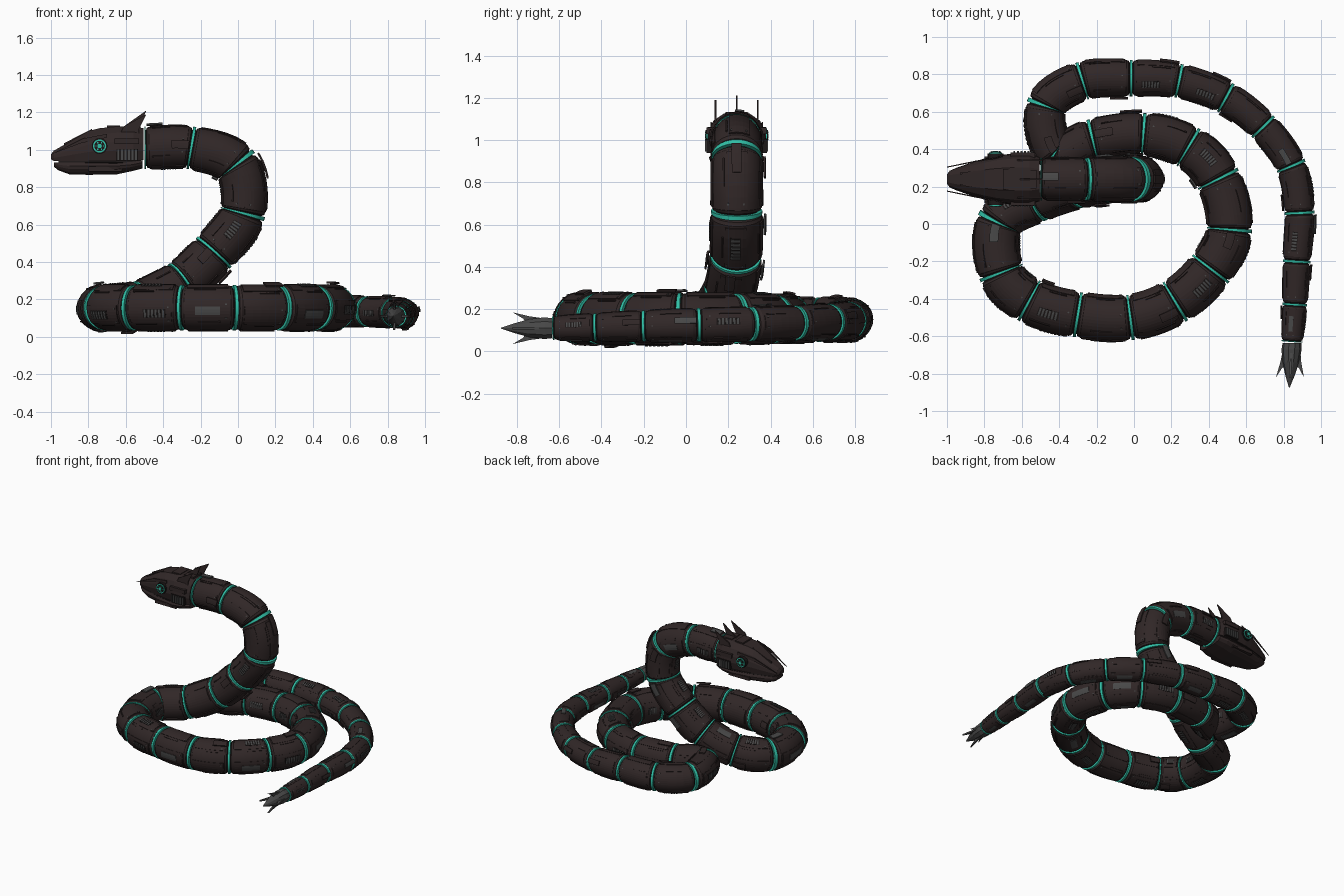
import bpy, bmesh, math, random
from mathutils import Vector, Matrix

if "Cube" in bpy.data.objects:
    bpy.data.objects.remove(bpy.data.objects["Cube"])

random.seed(4)
TAU = math.tau


def material(name, rgb):
    m = bpy.data.materials.new(name)
    m.diffuse_color = (*rgb, 1)
    m.use_nodes = True
    m.node_tree.nodes["Principled BSDF"].inputs["Base Color"].default_value = m.diffuse_color
    return m


MATS = [material("dark brown shell", (0.030, 0.020, 0.020)),
        material("near black", (0.012, 0.009, 0.009)),
        material("dark grey metal", (0.065, 0.065, 0.065)),
        material("teal glow", (0.03, 0.52, 0.38))]
SHELL, BLACK, GREY, TEAL = range(4)


def finish(name, bm, smooth=False):
    bmesh.ops.recalc_face_normals(bm, faces=bm.faces)
    me = bpy.data.meshes.new(name)
    bm.to_mesh(me)
    bm.free()
    for m in MATS:
        me.materials.append(m)
    ob = bpy.data.objects.new(name, me)
    bpy.context.collection.objects.link(ob)
    if smooth:
        bpy.ops.object.select_all(action='DESELECT')
        ob.select_set(True)
        bpy.context.view_layer.objects.active = ob
        bpy.ops.object.shade_smooth_by_angle(angle=math.radians(32))
    return ob


def loft(bm, rings, mat):
    """Skin a list of closed point loops and cap both ends."""
    vs = [[bm.verts.new(p) for p in r] for r in rings]
    n = len(vs[0])
    fs = [bm.faces.new((a[i], a[(i + 1) % n], b[(i + 1) % n], b[i]))
          for a, b in zip(vs, vs[1:]) for i in range(n)]
    fs += [bm.faces.new(vs[0]), bm.faces.new(vs[-1])]
    for f in fs:
        f.material_index = mat


def prism(bm, pts, offset, mat):
    """Thin flat plate: outline extruded both ways by offset."""
    o = Vector(offset)
    loft(bm, [[Vector(p) - o for p in pts], [Vector(p) + o for p in pts]], mat)


# Joints from neck to tail: x, y, z, radius
J = [(-.50, .24, 1.01, .112), (-.25, .24, 1.01, .113), (-.01, .24, .92, .118),
     (.025, .24, .66, .12), (-.13, .235, .45, .12), (-.30, .205, .29, .12),
     (-.52, .13, .18, .12), (-.72, .01, .155, .12), (-.71, -.26, .155, .12),
     (-.56, -.41, .155, .12), (-.30, -.485, .155, .12), (-.02, -.50, .155, .12),
     (.22, -.415, .155, .12), (.41, -.24, .155, .12), (.51, -.03, .155, .12),
     (.45, .24, .155, .118), (.29, .41, .155, .115), (.05, .48, .155, .112),
     (-.22, .45, .155, .11), (-.42, .38, .15, .108), (-.47, .63, .15, .105),
     (-.275, .765, .15, .102), (-.015, .78, .15, .097), (.24, .765, .145, .09),
     (.49, .675, .14, .085), (.69, .52, .135, .081), (.84, .31, .13, .08),
     (.885, .06, .125, .079), (.87, -.20, .12, .073), (.86, -.43, .115, .065),
     (.845, -.63, .11, .056)]
V = [Vector(j[:3]) for j in J]
NSEG, RES = len(J) - 1, 24
EXT = [2 * V[0] - V[1]] + V + [2 * V[-1] - V[-2]]


def spline(u):
    k = min(int(u), NSEG - 1)
    t = u - k
    a, b, c, d = EXT[k:k + 4]
    return .5 * (2 * b + (c - a) * t + (2 * a - 5 * b + 4 * c - d) * t * t
                 + (3 * b - a - 3 * c + d) * t ** 3)


# Twist-free frames along the path
PTS = [spline(i / RES) for i in range(NSEG * RES + 1)]
UPS, TANS, up = [], [], Vector((0, 0, 1))
for i in range(len(PTS)):
    t = (PTS[min(i + 1, len(PTS) - 1)] - PTS[max(i - 1, 0)]).normalized()
    up = (up - t * up.dot(t)).normalized()
    UPS.append(up)
    TANS.append(t)


def on_body(u, ang, rf):
    """Point at path position u, angle and fraction of the local radius."""
    u = min(max(u, 0), NSEG)
    i = min(int(u * RES), NSEG * RES - 1)
    f = u * RES - i
    t = TANS[i].lerp(TANS[i + 1], f).normalized()
    n = UPS[i].lerp(UPS[i + 1], f).normalized()
    k = min(int(u), NSEG - 1)
    r = J[k][3] + (J[k + 1][3] - J[k][3]) * (u - k)
    d = n * math.cos(ang) + t.cross(n) * math.sin(ang)
    return PTS[i].lerp(PTS[i + 1], f) + d * r * rf


def circle(u, rf, n=28):
    return [on_body(u, TAU * i / n, rf) for i in range(n)]


def patch(bm, u0, u1, a0, a1, r0, r1, mat, nu=3, na=4):
    """Curved plate that follows the body surface."""
    rings = []
    for i in range(nu + 1):
        u = u0 + (u1 - u0) * i / nu
        angs = [a0 + (a1 - a0) * j / na for j in range(na + 1)]
        rings.append([on_body(u, a, r1) for a in angs]
                     + [on_body(u, a, r0) for a in reversed(angs)])
    loft(bm, rings, mat)


# Body segments, inner core and glowing joint rings
PROFILE = [(.04, .86), (.055, .95), (.09, .975), (.10, 1.0), (.25, 1.02), (.4, 1.03), (.5, 1.03),
           (.6, 1.03), (.75, 1.02), (.90, 1.0), (.91, .975), (.945, .95), (.96, .86)]
bm = bmesh.new()
for k in range(NSEG):
    loft(bm, [circle(k + t, r) for t, r in PROFILE], SHELL)
finish("body_segments", bm, True)

bm = bmesh.new()
loft(bm, [circle(i / 6, .86, 16) for i in range(NSEG * 6 + 1)], BLACK)
finish("inner_core", bm, True)

bm = bmesh.new()
for k in range(NSEG + 1):
    a, b = max(k - .028, 0), min(k + .028, NSEG)
    loft(bm, [circle(a, .84), circle(a, 1.01), circle(b, 1.01), circle(b, .84)], TEAL)
finish("glow_rings", bm, True)

# Armour plates, ridges, louvres and rivets on each segment
bm = bmesh.new()
for k in range(NSEG):
    base = random.uniform(-.2, .2)
    for q in range(4):
        a = base + q * TAU / 4
        # shell panel with a thin ridge beside it
        patch(bm, k + .13, k + .87, a - .42, a + .42, .95, 1.05, SHELL, 5, 6)
        s = random.uniform(.15, .45)
        patch(bm, k + s, k + s + .38, a + .5, a + .56, .95, 1.07, SHELL, 3, 1)
        for d in (-.3, .3):
            patch(bm, k + .8, k + .83, a + d, a + d + .06, 1, 1.07, GREY, 1, 1)
        kind = random.random()
        if kind < .30:      # louvre grille
            s = random.uniform(.2, .4)
            patch(bm, k + s, k + s + .4, a - .2, a + .2, 1, 1.06, BLACK, 3, 3)
            for i in range(6):
                u = k + s + .02 + i * .063
                patch(bm, u, u + .035, a - .17, a + .17, 1.02, 1.085, GREY, 1, 3)
        elif kind < .62:    # raised clamp at a segment end
            s = random.choice((.05, .58))
            patch(bm, k + s, k + s + .36, a - .17, a + .17, 1.09, 1.17,
                  GREY if random.random() < .3 else SHELL, 3, 3)
            patch(bm, k + s + .1, k + s + .25, a - .1, a + .1, .95, 1.12, BLACK, 2, 2)
        elif kind < .8:     # low grey cover
            patch(bm, k + .3, k + .72, a - .18, a + .18, 1, 1.075, GREY, 3, 3)
finish("armour_plates", bm)

# Head: upper skull and lower jaw
HY = .24


def skull_ring(x, w, zb, zt):
    h = zt - zb
    half = [(w * .9, 0), (w, .3), (w * .96, .55), (w * .8, .82), (w * .45, 1)]
    return [(x, HY + y, zb + h * z) for y, z in half] + \
           [(x, HY - y, zb + h * z) for y, z in reversed(half)]


bm = bmesh.new()
loft(bm, [skull_ring(*s) for s in (
    (-.505, .118, .945, 1.115), (-.56, .138, .94, 1.125), (-.64, .138, .94, 1.125),
    (-.74, .125, .94, 1.115), (-.80, .11, .94, 1.10), (-.87, .088, .94, 1.06),
    (-.95, .06, .94, 1.015), (-.985, .045, .94, .995), (-1.0, .025, .95, .975))], SHELL)
finish("upper_skull", bm)
bm = bmesh.new()
loft(bm, [skull_ring(*s) for s in (
    (-.51, .112, .945, .90), (-.57, .13, .935, .885), (-.65, .13, .932, .868),
    (-.80, .108, .932, .866), (-.90, .078, .932, .868), (-.96, .055, .932, .89),
    (-.985, .035, .932, .91))], SHELL)
finish("lower_jaw", bm)
bm = bmesh.new()
loft(bm, [skull_ring(*s) for s in (
    (-.52, .11, .92, .96), (-.65, .125, .92, .96), (-.8, .1, .92, .96), (-.96, .045, .92, .96))], BLACK)
finish("mouth_gap", bm)

# Crest fins
bm = bmesh.new()
for dy, top, low in ((-.1, 1.19, 1.05), (0, 1.21, 1.10), (.1, 1.19, 1.05)):
    y = HY + dy
    prism(bm, [(-.65, y, low), (-.61, y, 1.125), (-.49, y, top), (-.53, y, 1.11), (-.53, y, low)],
          (0, .004, 0), SHELL)
finish("crest_fins", bm)

# Crown plates, brow strips, cheek vents
bm = bmesh.new()


def slab(x0, x1, y0, y1, z0, z1, mat):
    loft(bm, [[(x, y0, z0), (x, y1, z0), (x, y1, z1), (x, y0, z1)] for x in (x0, x1)], mat)


slab(-.70, -.63, HY - .055, HY + .055, 1.10, 1.13, SHELL)
slab(-.60, -.52, HY - .05, HY + .05, 1.10, 1.132, SHELL)
for s in (-1, 1):
    y = lambda d: HY + s * d
    prism(bm, [(-1.0, y(.064), .975), (-.83, y(.098), 1.06), (-.70, y(.122), 1.085),
               (-.70, y(.122), 1.065), (-.84, y(.097), 1.035)], (0, .003, 0), SHELL)
    prism(bm, [(-.93, y(.03), 1.035), (-.78, y(.045), 1.112), (-.78, y(.045), 1.09),
               (-.93, y(.03), 1.01)], (0, .005, 0), SHELL)
    slab(-.65, -.535, y(.12), y(.143), .94, 1.005, BLACK)
    for i in range(6):
        x = -.645 + i * .019
        slab(x, x + .01, y(.13), y(.149), .945, 1.0, GREY)
    slab(-.66, -.53, y(.11), y(.142), 1.03, 1.06, SHELL)
    slab(-.80, -.62, y(.09), y(.122), .885, .91, SHELL)
finish("head_plates", bm)

# Eyes: stepped discs on both sides
bm = bmesh.new()
for s in (-1, 1):
    for r, d, mat in ((.042, .138, BLACK), (.035, .143, TEAL), (.028, .147, BLACK), (.012, .150, TEAL)):
        loft(bm, [[(-.74 + r * math.cos(TAU * i / 20), HY + s * e, 1.02 + r * math.sin(TAU * i / 20))
                   for i in range(20)] for e in (.09, d)], mat)
    for i in range(6):
        a = TAU * i / 6
        c = Vector((-.74 + .020 * math.cos(a), HY + s * .147, 1.02 + .020 * math.sin(a)))
        loft(bm, [[c + Vector((dx, e, dz)) for dx, dz in ((-.003, -.003), (.003, -.003), (.003, .003), (-.003, .003))]
                  for e in (0, s * .003)], TEAL)
finish("eyes", bm)

# Tail spike with four swept barbs
bm = bmesh.new()
axis = lambda y: Vector((.845 + (y + .63) * .06, y, .11))
loft(bm, [[axis(y) + Vector((math.cos(TAU * i / 10), 0, math.sin(TAU * i / 10))) * r for i in range(10)]
          for y, r in ((-.635, .05), (-.67, .054), (-.74, .045), (-.81, .025), (-.875, .002))], GREY)
for q in range(4):
    d = Vector((math.cos(q * TAU / 4), 0, math.sin(q * TAU / 4)))
    side = d.cross(Vector((0, 1, 0))) * .006
    prism(bm, [axis(-.66) + d * .045, axis(-.74) + d * .056, axis(-.82) + d * .075,
               axis(-.77) + d * .045, axis(-.76) + d * .03], side, GREY)
finish("tail_spike", bm)
